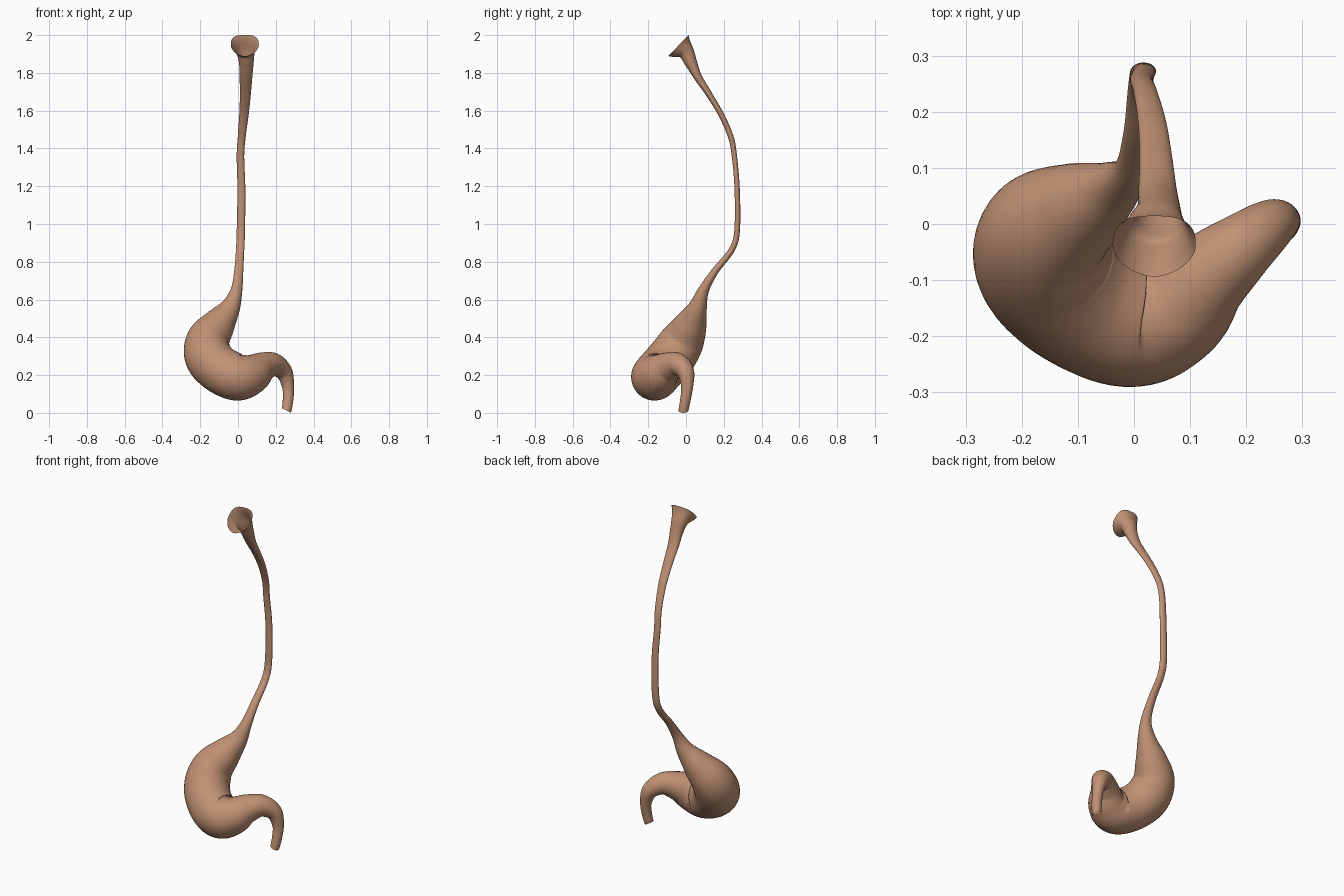
import bpy, bmesh, math
from mathutils import Vector

if "Cube" in bpy.data.objects:
    bpy.data.objects.remove(bpy.data.objects["Cube"])

SIDES, STEPS = 40, 8

# Cross-sections along the tract: x, y, z, half-width, half-depth
SECTIONS = [
    (.036, -.040, 1.945, .074, .078),   # mouth of the funnel
    (.040, .000, 1.910, .050, .044),
    (.044, .026, 1.855, .039, .033),
    (.042, .062, 1.780, .034, .022),
    (.039, .120, 1.690, .029, .017),
    (.032, .183, 1.585, .025, .015),
    (.020, .236, 1.465, .021, .015),
    (.013, .256, 1.360, .020, .014),
    (.018, .271, 1.180, .021, .014),
    (.015, .270, .960, .022, .015),
    (.011, .240, .860, .022, .016),
    (.004, .155, .752, .024, .019),     # stomach starts
    (-.008, .093, .650, .031, .029),
    (-.040, .062, .560, .053, .050),
    (-.100, .026, .472, .088, .086),
    (-.156, -.018, .385, .116, .116),
    (-.157, -.072, .300, .126, .126),
    (-.098, -.130, .232, .126, .126),
    (-.005, -.166, .190, .125, .125),
    (.070, -.145, .205, .108, .108),
    (.130, -.093, .242, .080, .080),    # duodenum starts
    (.190, -.043, .255, .062, .062),
    (.243, -.002, .215, .046, .046),
    (.265, .006, .140, .032, .032),
    (.265, -.003, .070, .028, .028),
    (.257, -.014, .012, .026, .026),
]
PARTS = [("esophagus", 0, 11), ("stomach", 11, 20), ("duodenum", 20, 25)]


def catmull(a, b, c, d, t):
    return [.5 * (2*q + (r - p)*t + (2*p - 5*q + 4*r - s)*t*t + (3*q - p - 3*r + s)*t**3)
            for p, q, r, s in zip(a, b, c, d)]


# Smooth samples through all sections
n = len(SECTIONS)
samples = []
for i in range(n - 1):
    quad = [SECTIONS[min(max(i + k, 0), n - 1)] for k in (-1, 0, 1, 2)]
    samples += [catmull(*quad, s / STEPS) for s in range(STEPS)]
samples.append(list(SECTIONS[-1]))
centres = [Vector(s[:3]) for s in samples]

# Rings carried along the path without twisting
rings = []
u = Vector((1, 0, 0))
last = len(samples) - 1
for i, s in enumerate(samples):
    t = (centres[min(i + 1, last)] - centres[max(i - 1, 0)]).normalized()
    if i < STEPS:                                   # slanted funnel mouth
        t = t.lerp(Vector((0, .72, -.69)), 1 - i / STEPS).normalized()
    if i > last - 5:                                # slanted lower outlet
        t = t.lerp(Vector((-.45, 0, -.9)), (i - last + 5) / 5).normalized()
    u = (u - t * u.dot(t)).normalized()
    v = t.cross(u)
    w = max(0, 1 - i / (1.5 * STEPS))               # shield-shaped rim fades to an ellipse
    ring = []
    for j in range(SIDES):
        a = 2 * math.pi * j / SIDES
        ca, sa = math.cos(a), math.sin(a)
        e = 1.75 if sa > 0 else 2.9
        k = (abs(ca)**e + abs(sa)**e) ** (-1 / e)
        k = 1 + (k - 1) * w
        ring.append(centres[i] + u * (ca * k * s[3]) + v * (sa * k * s[4]))
    rings.append(ring)

flesh = bpy.data.materials.new("flesh tan")
flesh.diffuse_color = (.53, .285, .175, 1)
flesh.use_nodes = True
flesh.node_tree.nodes["Principled BSDF"].inputs["Base Color"].default_value = flesh.diffuse_color

# Each organ is a stretch of the same continuous tube
for name, first, end in PARTS:
    bm = bmesh.new()
    rows = [[bm.verts.new(p) for p in r] for r in rings[first * STEPS:end * STEPS + 1]]
    for r0, r1 in zip(rows, rows[1:]):
        for j in range(SIDES):
            k = (j + 1) % SIDES
            bm.faces.new((r0[j], r0[k], r1[k], r1[j])).smooth = True
    mesh = bpy.data.meshes.new(name)
    bm.to_mesh(mesh)
    bm.free()
    mesh.materials.append(flesh)
    bpy.context.collection.objects.link(bpy.data.objects.new(name, mesh))
